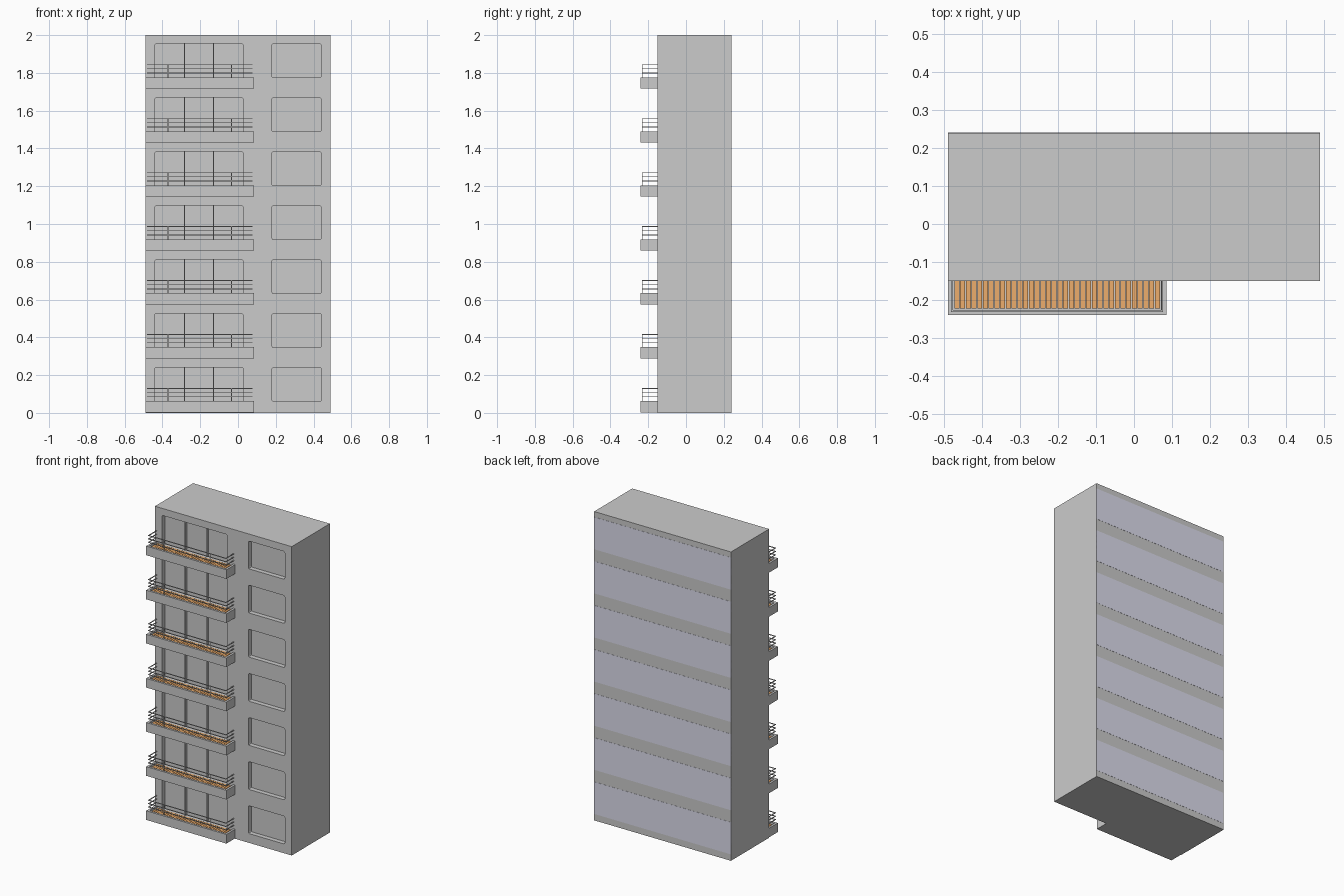
import bpy, bmesh

if "Cube" in bpy.data.objects:
    bpy.data.objects.remove(bpy.data.objects["Cube"])

FLOORS, STEP = 7, 2 / 7
X0, X1, YF, YB = -0.49, 0.49, -0.15, 0.24      # main block
BX0, BX1, BY = -0.49, 0.085, -0.24             # balcony outline


def material(name, rgb):
    m = bpy.data.materials.new(name)
    m.diffuse_color = (*rgb, 1)
    m.use_nodes = True
    m.node_tree.nodes["Principled BSDF"].inputs["Base Color"].default_value = m.diffuse_color
    return m


def finish(name, bm, mat=None):
    bmesh.ops.recalc_face_normals(bm, faces=bm.faces)
    me = bpy.data.meshes.new(name)
    bm.to_mesh(me)
    bm.free()
    ob = bpy.data.objects.new(name, me)
    bpy.context.collection.objects.link(ob)
    if mat:
        me.materials.append(mat)
    return ob


def add_box(bm, x0, x1, y0, y1, z0, z1, round_y=0):
    vs = bmesh.ops.create_cube(bm, size=1)["verts"]
    for v in vs:
        v.co = ((x0 + x1) / 2 + v.co.x * (x1 - x0),
                (y0 + y1) / 2 + v.co.y * (y1 - y0),
                (z0 + z1) / 2 + v.co.z * (z1 - z0))
    if round_y:                                # round the corners seen from the front
        edges = {e for v in vs for e in v.link_edges
                 if abs(e.verts[0].co.y - e.verts[1].co.y) > 1e-5}
        bmesh.ops.bevel(bm, geom=list(edges), offset=round_y, segments=2,
                        profile=0.5, affect='EDGES')


def add_u(bm, inset, t, z0, z1):
    """U-shaped strip following the three free balcony sides."""
    a, b, c = BX0 + inset, BX1 - inset, BY + inset
    pts = [(a, YF), (a, c), (b, c), (b, YF),
           (b - t, YF), (b - t, c + t), (a + t, c + t), (a + t, YF)]
    lo = [bm.verts.new((x, y, z0)) for x, y in pts]
    hi = [bm.verts.new((x, y, z1)) for x, y in pts]
    for k in range(3):
        for ring in (lo, hi):
            bm.faces.new([ring[k], ring[k + 1], ring[6 - k], ring[7 - k]])
    for k in range(8):
        n = (k + 1) % 8
        bm.faces.new([lo[k], lo[n], hi[n], hi[k]])


wood = material("deck_wood", (0.85, 0.42, 0.15))
glass = material("back_glass", (0.72, 0.72, 0.84))

# main block with recessed window and door openings
bm = bmesh.new()
add_box(bm, X0, X1, YF, YB, 0, 2)
block = finish("tower_block", bm)
bm = bmesh.new()
for i in range(FLOORS):
    z = i * STEP
    add_box(bm, -0.44, 0.027, YF - 0.05, YF + 0.03, z + 0.047, z + 0.24, 0.008)
    add_box(bm, 0.18, 0.44, YF - 0.05, YF + 0.03, z + 0.06, z + 0.24, 0.008)
cutter = finish("opening_cutter", bm)
cutter.hide_render = True
mod = block.modifiers.new("openings", 'BOOLEAN')
mod.operation, mod.solver, mod.object = 'DIFFERENCE', 'EXACT', cutter
bpy.context.view_layer.objects.active = block
bpy.ops.object.modifier_apply(modifier=mod.name)
bpy.data.objects.remove(cutter)

for i in range(FLOORS):
    z = i * STEP
    # balcony tray with raised rim
    bm = bmesh.new()
    add_u(bm, 0, 0.014, z + 0.003, z + 0.062)
    add_box(bm, BX0 + 0.014, BX1 - 0.014, BY + 0.014, YF, z + 0.003, z + 0.043)
    finish("balcony_slab", bm)

    # wooden deck slats
    bm = bmesh.new()
    n = 36
    pitch = (BX1 - BX0 - 0.032) / n
    for k in range(n):
        x = BX0 + 0.016 + k * pitch
        add_box(bm, x + 0.001, x + pitch - 0.001, BY + 0.018, YF, z + 0.043, z + 0.05)
    finish("balcony_deck", bm, wood)

    # three rails and two posts
    bm = bmesh.new()
    for h in (0.085, 0.107, 0.129):
        add_u(bm, 0.008, 0.005, z + h - 0.002, z + h + 0.002)
    for x in (-0.37, -0.035):
        add_box(bm, x - 0.002, x + 0.002, BY + 0.009, BY + 0.012, z + 0.06, z + 0.129)
    finish("balcony_railing", bm)

    # glazed door mullions
    bm = bmesh.new()
    for x in (-0.284, -0.129):
        add_box(bm, x - 0.003, x + 0.003, YF + 0.015, YF + 0.031, z + 0.047, z + 0.24)
    finish("door_mullions", bm)

    # flush glass band on the back
    bm = bmesh.new()
    add_box(bm, X0, X1, YB - 0.004, YB + 0.001, z + 0.042, z + 0.25)
    finish("back_glass_band", bm, glass)
